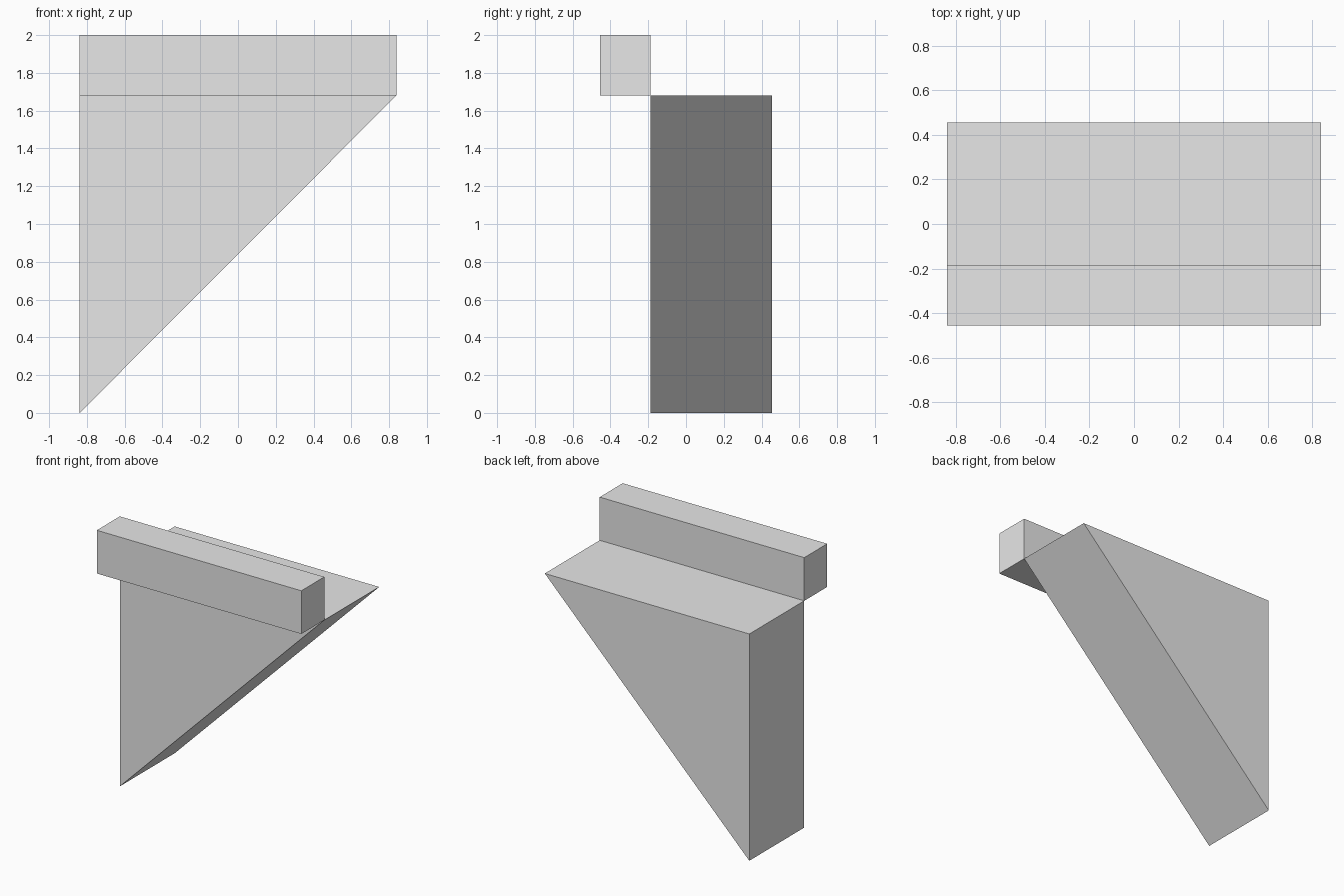
import bpy

cube = bpy.data.objects.get("Cube")
if cube:
    bpy.data.objects.remove(cube, do_unlink=True)

# Single plain grey material
grey = bpy.data.materials.new("light_grey")
grey.use_nodes = True
colour = (0.8, 0.8, 0.8, 1.0)
grey.diffuse_color = colour
grey.node_tree.nodes["Principled BSDF"].inputs["Base Color"].default_value = colour


def prism(name, profile, y_front, y_back):
    """Extrude an x-z profile (counter-clockwise seen from the front) along y."""
    n = len(profile)
    verts = [(x, y, z) for y in (y_front, y_back) for x, z in profile]
    faces = [list(range(n)), list(range(2 * n - 1, n - 1, -1))]
    for i in range(n):
        j = (i + 1) % n
        faces.append([j, i, i + n, j + n])
    mesh = bpy.data.meshes.new(name)
    mesh.from_pydata(verts, [], faces)
    mesh.materials.append(grey)
    mesh.update()
    obj = bpy.data.objects.new(name, mesh)
    bpy.context.collection.objects.link(obj)
    return obj


half_width = 0.838
half_depth = 0.456
step_y = -0.187
shelf_z = 1.68
top_z = 2.0

# Triangular bracket with a flat top and a sloping underside
prism("wedge_bracket",
      [(-half_width, 0), (half_width, shelf_z), (-half_width, shelf_z)],
      step_y, half_depth)

# Raised bar along the front upper edge
prism("front_bar",
      [(-half_width, shelf_z), (half_width, shelf_z),
       (half_width, top_z), (-half_width, top_z)],
      -half_depth, step_y)
